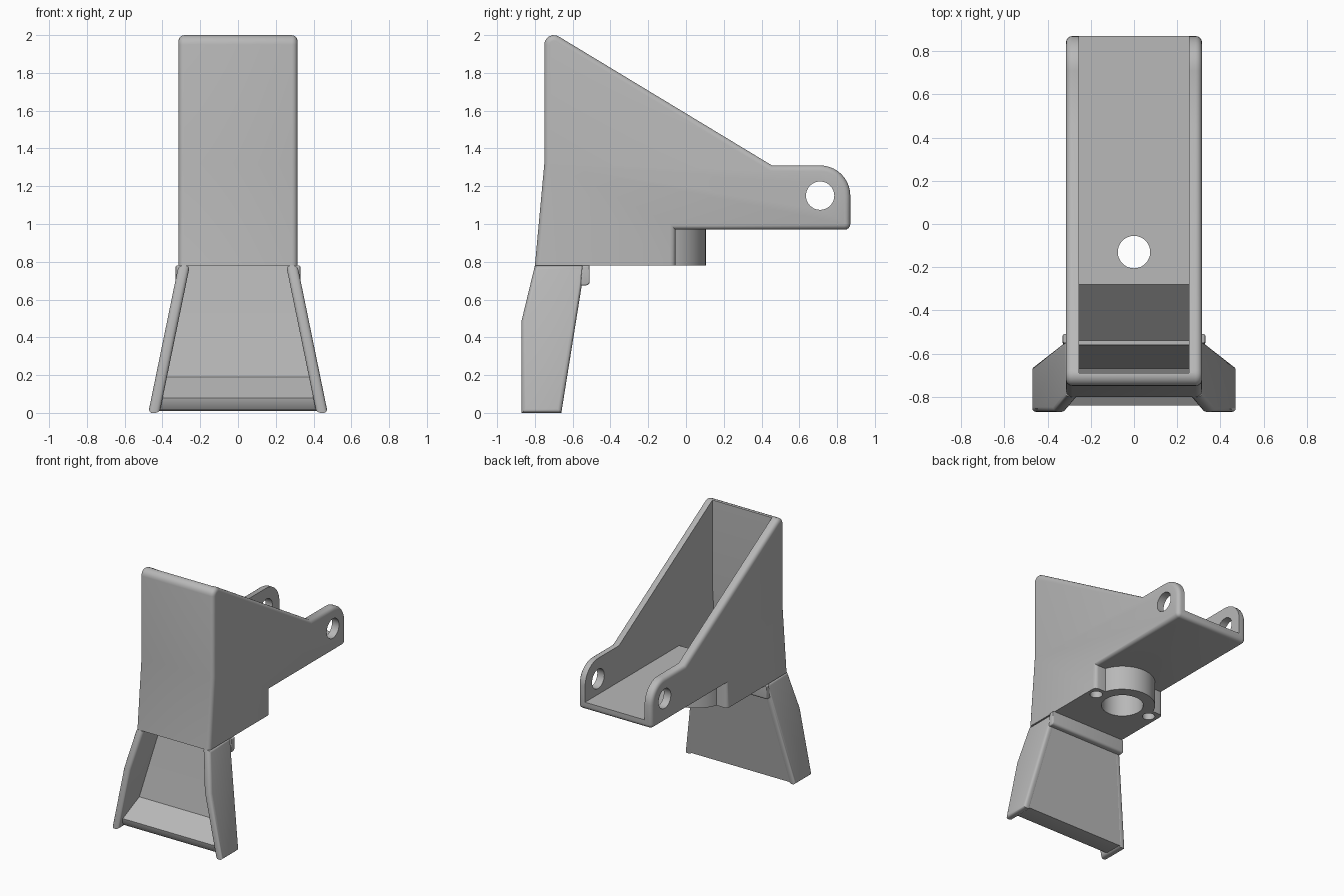
import bpy, bmesh, math

cube = bpy.data.objects.get("Cube")
if cube:
    bpy.data.objects.remove(cube, do_unlink=True)

grey = bpy.data.materials.new("matte grey")
grey.use_nodes = True
grey.diffuse_color = (0.48, 0.48, 0.48, 1)
grey.node_tree.nodes["Principled BSDF"].inputs["Base Color"].default_value = grey.diffuse_color


def arc(cy, cz, r, start, end, n=8):
    """Points of an arc in the side profile, angles in degrees."""
    angles = [math.radians(start + (end - start) * i / n) for i in range(n + 1)]
    return [(cy + r * math.cos(a), cz + r * math.sin(a)) for a in angles]


def prism(name, profile, left, right, bevel=0, min_z=-1):
    """Side profile spanned between two x positions given as functions of z."""
    bm = bmesh.new()
    a = [bm.verts.new((left(z), y, z)) for y, z in profile]
    b = [bm.verts.new((right(z), y, z)) for y, z in profile]
    bm.faces.new(a)
    bm.faces.new(b[::-1])
    for i in range(len(a)):
        j = (i + 1) % len(a)
        bm.faces.new((a[j], a[i], b[i], b[j]))
    bmesh.ops.recalc_face_normals(bm, faces=bm.faces)
    if bevel:
        rims = set(a), set(b)
        edges = [e for e in bm.edges
                 if any(set(e.verts) <= rim for rim in rims)
                 and max(v.co.z for v in e.verts) > min_z]
        bmesh.ops.bevel(bm, geom=edges, offset=bevel, segments=4, profile=0.5,
                        affect='EDGES', clamp_overlap=True)
    mesh = bpy.data.meshes.new(name)
    bm.to_mesh(mesh)
    bm.free()
    ob = bpy.data.objects.new(name, mesh)
    bpy.context.collection.objects.link(ob)
    mesh.materials.append(grey)
    return ob


def cylinder(name, r, depth, loc, along_x=False):
    bpy.ops.mesh.primitive_cylinder_add(
        vertices=48, radius=r, depth=depth, location=loc,
        rotation=(0, math.pi / 2 if along_x else 0, 0))
    ob = bpy.context.object
    ob.name = name
    ob.data.materials.append(grey)
    return ob


def activate(ob):
    bpy.ops.object.select_all(action='DESELECT')
    ob.select_set(True)
    bpy.context.view_layer.objects.active = ob


def combine(ob, tool, operation='DIFFERENCE'):
    activate(ob)
    mod = ob.modifiers.new("cut", 'BOOLEAN')
    mod.operation = operation
    mod.solver = 'EXACT'
    mod.object = tool
    bpy.ops.object.modifier_apply(modifier=mod.name)
    bpy.data.objects.remove(tool, do_unlink=True)


def const(x):
    return lambda z: x


# Hopper body: tall front wall, sloped rim, rounded rear ears
outline = ([(-0.80, 0.78), (-0.055, 0.78), (-0.055, 0.97)]
           + arc(0.84, 1.0, 0.03, -90, 0, 4)
           + arc(0.71, 1.15, 0.16, 0, 90, 10)
           + [(0.455, 1.31)]
           + arc(-0.70, 1.95, 0.05, 59, 180, 6)
           + [(-0.75, 1.32)])
body = prism("hopper_body", outline, const(-0.315), const(0.315), 0.035, 0.8)

# Round mounting boss under the floor
combine(body, cylinder("boss", 0.235, 0.22, (0, -0.13, 0.89)), 'UNION')

# Open trough with a sloped throat leading into the chute
trough = [(-0.69, 2.2), (-0.69, 1.31), (-0.74, 0.70), (-0.54, 0.70),
          (-0.54, 0.78), (-0.28, 1.03), (1.0, 1.03), (1.0, 2.2)]
combine(body, prism("trough_cutter", trough, const(-0.255), const(0.255)))

# Pivot holes, floor hole, counterbore and two screw holes
combine(body, cylinder("pivot_cutter", 0.075, 1, (0, 0.71, 1.15), True))
combine(body, cylinder("floor_hole_cutter", 0.075, 1, (0, -0.13, 1)))
combine(body, cylinder("counterbore_cutter", 0.15, 0.4, (0, -0.13, 0.77)))
for side in (-1, 1):
    combine(body, cylinder("screw_cutter", 0.045, 0.3, (side * 0.245, -0.13, 0.77)))


# Flared chute
def flare(side, inset):
    return lambda z: side * (0.315 + 0.16 * (1 - z / 0.78) - inset)


parts = [body]
cheek = [(-0.87, 0), (-0.87, 0.49), (-0.80, 0.78), (-0.535, 0.78), (-0.66, 0)]
for side, label in ((1, "left"), (-1, "right")):
    parts.append(prism(label + "_chute_wall", cheek, flare(side, 0.06), flare(side, 0), 0.022))

# Chute back with a forward rolled lip
back = [(-0.535, 0.78), (-0.66, 0.01), (-0.79, 0.01), (-0.815, 0.02),
        (-0.833, 0.045), (-0.84, 0.08), (-0.67, 0.19), (-0.575, 0.68), (-0.56, 0.78)]
parts.append(prism("chute_back", back, flare(-1, 0.03), flare(1, 0.03)))

# Stiffening bar behind the chute top
bar = [(-0.55, 0.78), (-0.51, 0.78)] + arc(-0.53, 0.695, 0.02, 0, -90, 4) + [(-0.56, 0.675)]
parts.append(prism("stiffening_bar", bar, const(-0.33), const(0.33), 0.008))

for ob in parts:
    activate(ob)
    bpy.ops.object.shade_smooth_by_angle(angle=math.radians(32))
